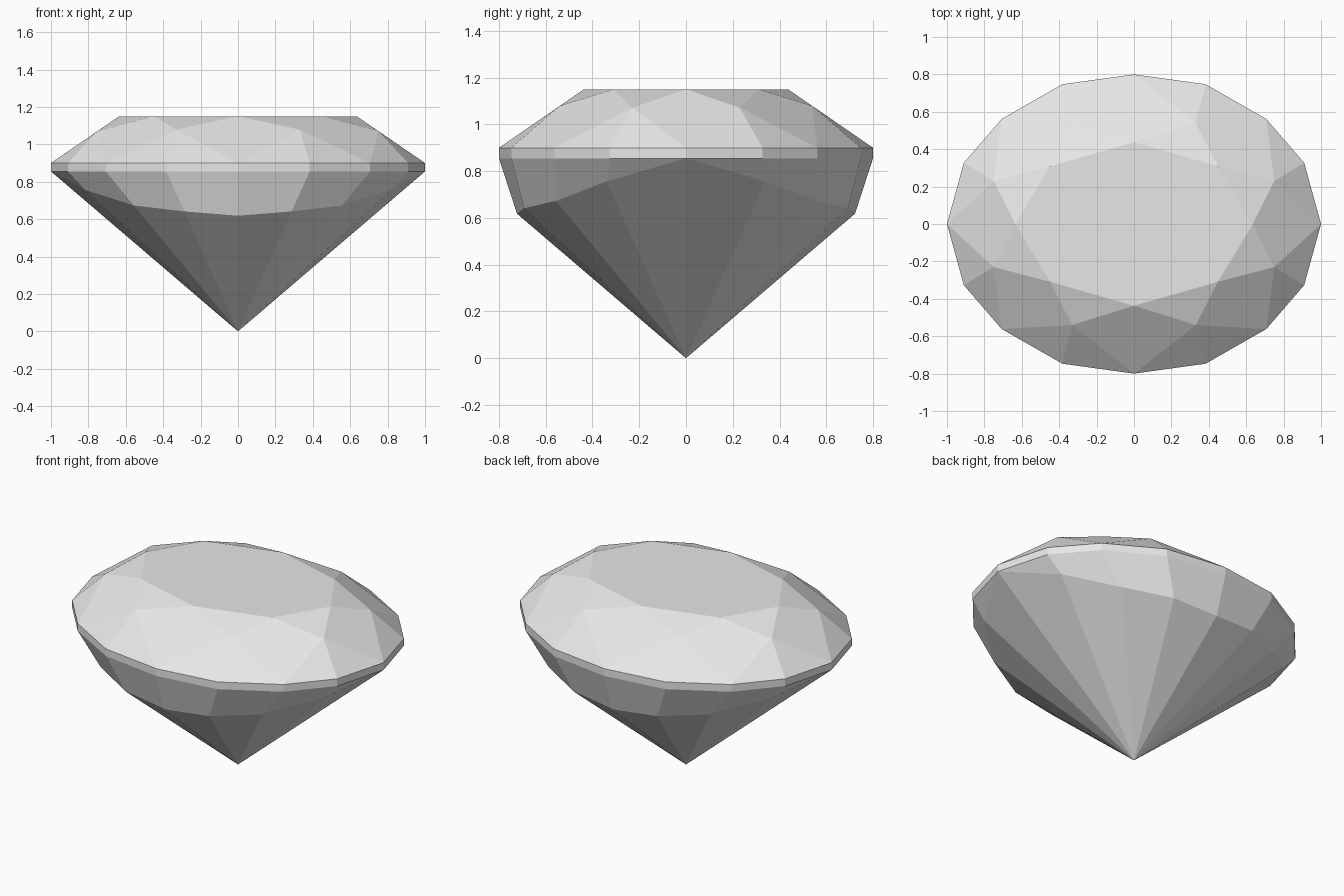
import bpy
from math import sin, cos, pi, hypot

cube = bpy.data.objects.get("Cube")
if cube:
    bpy.data.objects.remove(cube, do_unlink=True)

# Single stone colour
stone = bpy.data.materials.new("pale_grey")
stone.use_nodes = True
stone.diffuse_color = (0.8, 0.8, 0.8, 1)
stone.node_tree.nodes["Principled BSDF"].inputs["Base Color"].default_value = (0.8, 0.8, 0.8, 1)

TABLE_Z, GIRDLE_TOP, GIRDLE_BOTTOM = 1.15, 0.9, 0.855
N = 16


def full_ring(quarter):
    """Mirror points running from +x to +y into a full counter-clockwise ring."""
    half = quarter + [(-x, y, z) for x, y, z in quarter[-2::-1]]
    return half + [(-x, -y, z) for x, y, z in half[1:-1]]


def make_part(name, faces):
    """Build a flat-shaded object from faces given as lists of points."""
    index = {}
    polys = []
    for face in faces:
        ids = [index.setdefault(tuple(round(c, 5) for c in p), len(index)) for p in face]
        polys.append(list(dict.fromkeys(ids)))
    mesh = bpy.data.meshes.new(name)
    mesh.from_pydata(list(index), [], polys)
    mesh.materials.append(stone)
    obj = bpy.data.objects.new(name, mesh)
    bpy.context.collection.objects.link(obj)
    return obj


# Oval outline of the girdle, one quarter
outline = [(1, 0), (0.91, 0.327), (0.707, 0.562), (0.383, 0.747), (0, 0.8)]
rim_top = full_ring([(x, y, GIRDLE_TOP) for x, y in outline])
rim_bottom = full_ring([(x, y, GIRDLE_BOTTOM) for x, y in outline])

# Crown: eight-sided table, star facets, kites and upper girdle facets
table = [(0.635 * cos(k * pi / 4), 0.437 * sin(k * pi / 4), TABLE_Z) for k in range(8)]
stars = full_ring([(0.75, 0.23, 1.071), (0.33, 0.54, 1.079),
                   (-0.33, 0.54, 1.079), (-0.75, 0.23, 1.071)][:2] + [(0, 0, 0)])
stars = [p for p in stars if p[2] > 0]
stars = stars[:2] + [(-x, y, z) for x, y, z in stars[1::-1]]
stars += [(-x, -y, z) for x, y, z in stars]
crown = [table]
for k in range(8):
    n = (k + 1) % 8
    star, rim = stars[k], [rim_top[(2 * k + j) % N] for j in range(3)]
    crown += [[table[k], star, table[n]],
              [table[k], stars[k - 1], rim[0], star],
              [star, rim[0], rim[1]],
              [star, rim[1], rim[2]]]
make_part("crown", crown)

# Girdle: thin vertical band
make_part("girdle", [[rim_bottom[i], rim_bottom[(i + 1) % N], rim_top[(i + 1) % N], rim_top[i]]
                     for i in range(N)])

# Pavilion: steep lower girdle facets running into a round cone
radii = [1, 0.885, 0.787, 0.75, 0.723]
waist = full_ring([(r * cos(i * pi / 8), r * sin(i * pi / 8), r * GIRDLE_BOTTOM)
                   for i, r in enumerate(radii)])
pavilion = []
for i in range(N):
    n = (i + 1) % N
    pavilion += [[rim_bottom[n], rim_bottom[i], waist[i], waist[n]],
                 [waist[n], waist[i], (0, 0, 0)]]
make_part("pavilion", pavilion)
